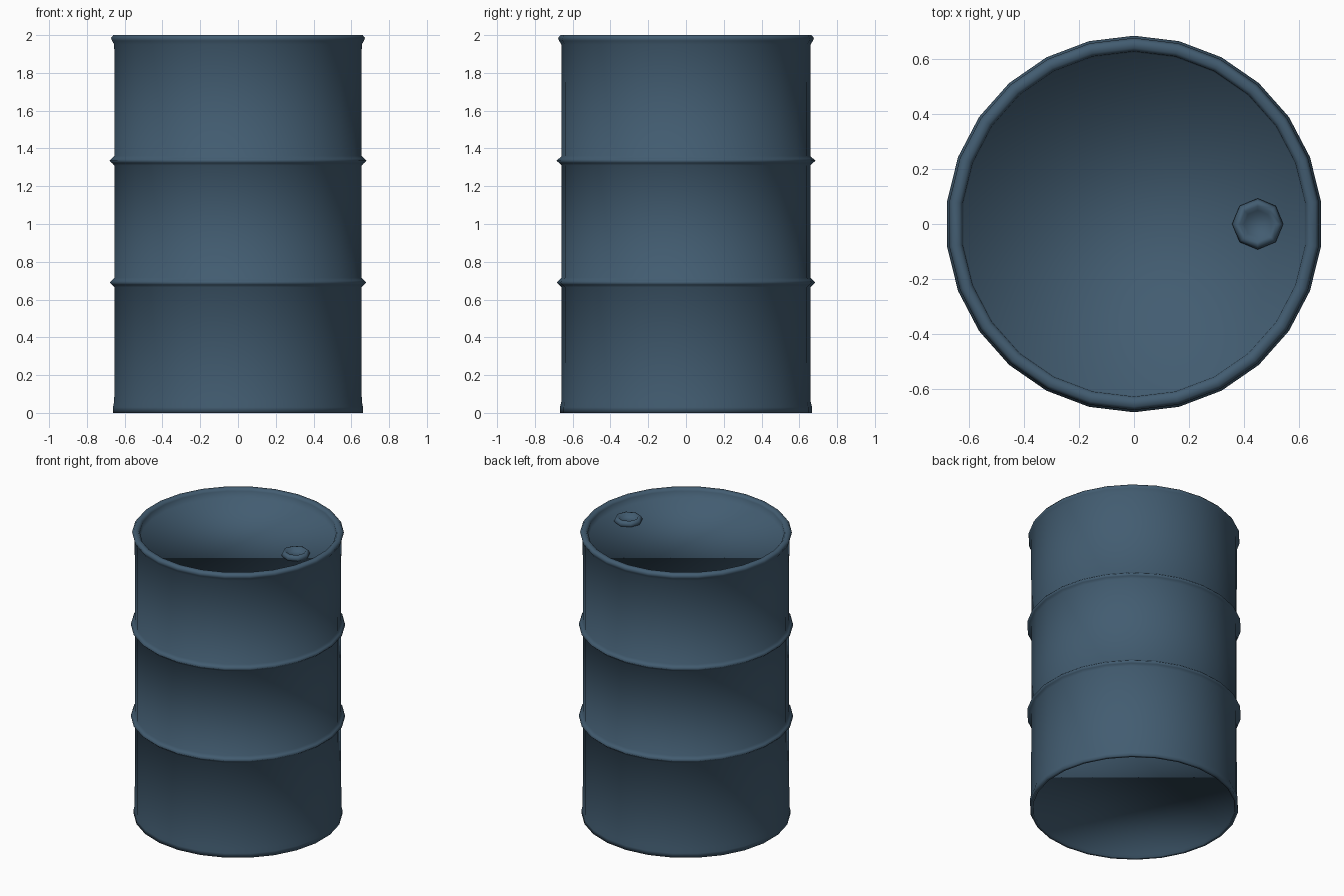
import bpy, bmesh, math

if "Cube" in bpy.data.objects:
    bpy.data.objects.remove(bpy.data.objects["Cube"])

steel = bpy.data.materials.new("dark_blue_steel")
steel.diffuse_color = (0.055, 0.108, 0.165, 1)
steel.use_nodes = True
steel.node_tree.nodes["Principled BSDF"].inputs["Base Color"].default_value = steel.diffuse_color


def lathe(name, profile, sides, start, location=(0, 0, 0)):
    """Spin a (radius, height) profile about z and close both ends."""
    bm = bmesh.new()
    rings = []
    for r, z in profile:
        rings.append([bm.verts.new((r * math.cos(start + 2 * math.pi * i / sides),
                                    r * math.sin(start + 2 * math.pi * i / sides), z))
                      for i in range(sides)])
    for low, high in zip(rings, rings[1:]):
        for i in range(sides):
            j = (i + 1) % sides
            bm.faces.new((low[i], low[j], high[j], high[i]))
    bm.faces.new(rings[0][::-1])
    bm.faces.new(rings[-1])
    for f in bm.faces:
        f.smooth = True
    mesh = bpy.data.meshes.new(name)
    bm.to_mesh(mesh)
    bm.free()
    mesh.materials.append(steel)
    obj = bpy.data.objects.new(name, mesh)
    obj.location = location
    bpy.context.collection.objects.link(obj)
    return obj


def hoop(z):
    """Raised rolling hoop in the drum wall."""
    return [(0.659, z - 0.025), (0.672, z - 0.012), (0.685, z), (0.672, z + 0.012), (0.659, z + 0.025)]


# Drum: shallow recessed base, chime, wall with two hoops, rolled rim, recessed lid
drum_profile = (
    [(0.645, 0.02), (0.645, 0.0), (0.667, 0.0), (0.667, 0.03), (0.66, 0.06)]
    + hoop(0.69) + hoop(1.335)
    + [(0.66, 1.95), (0.672, 1.97), (0.677, 1.985), (0.665, 2.0),
       (0.64, 2.0), (0.628, 1.985), (0.624, 1.94)]
)
lathe("drum", drum_profile, 26, math.pi / 2)

# Filler cap on the lid, with a dished top
lathe("filler_cap", [(0.08, -0.01), (0.093, 0.012), (0.083, 0.032), (0.065, 0.034), (0.05, 0.012)],
      8, math.pi / 2, (0.45, 0, 1.94))
